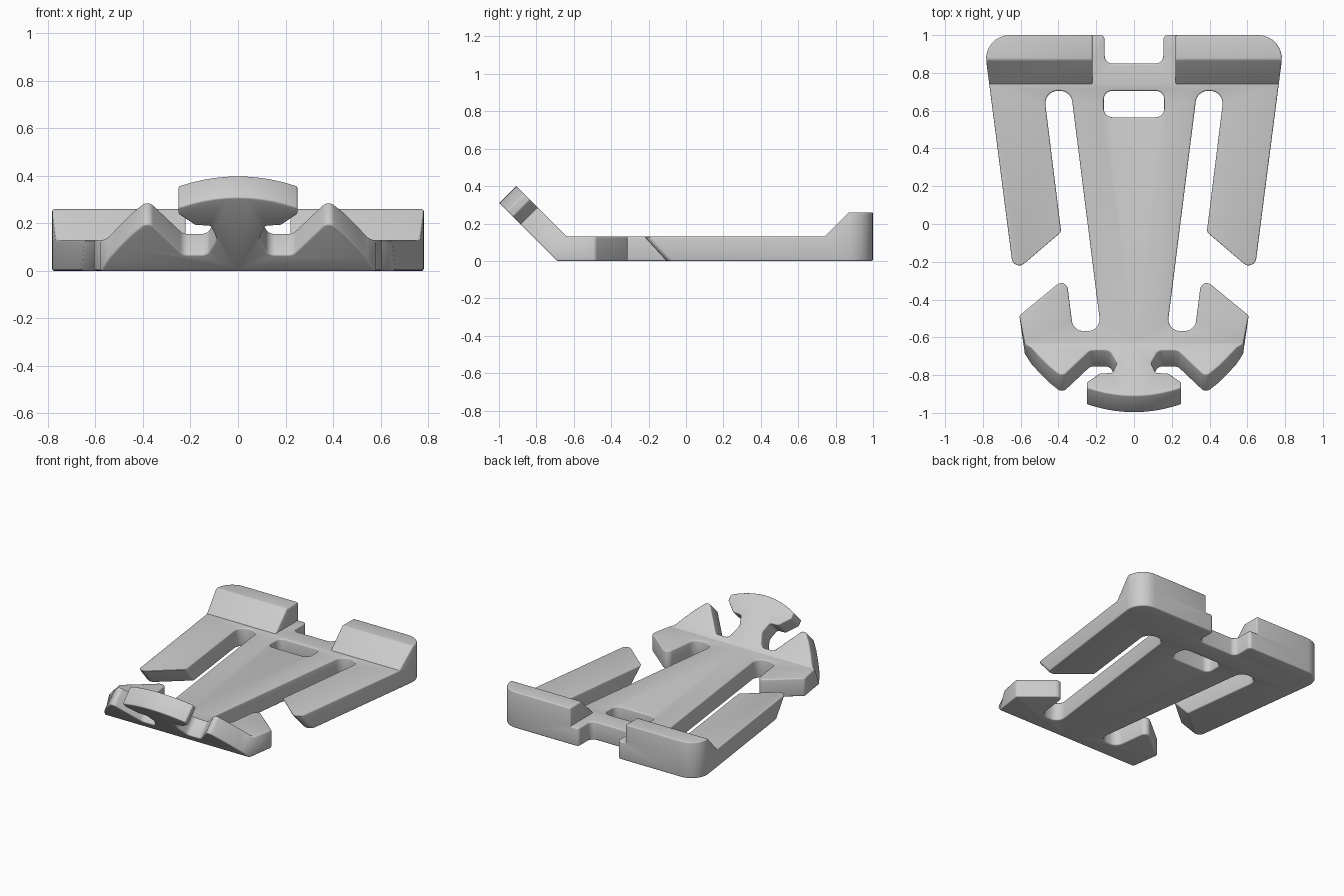
import bpy, bmesh, math
from mathutils import Vector

T = 0.13        # plate thickness
FOLD = -0.69    # fold line of the bent head
RAMP = 0.74     # start of the raised rear blocks

cube = bpy.data.objects.get("Cube")
if cube:
    bpy.data.objects.remove(cube, do_unlink=True)

mat = bpy.data.materials.new("light grey plastic")
mat.use_nodes = True
grey = (0.6, 0.6, 0.6, 1)
mat.diffuse_color = grey
mat.node_tree.nodes["Principled BSDF"].inputs["Base Color"].default_value = grey


def rounded(points, steps=8):
    """Round each corner (x, y, radius) of a closed outline."""
    out = []
    for i, (x, y, r) in enumerate(points):
        p = Vector((x, y))
        if r == 0:
            out.append(p)
            continue
        a = (Vector(points[i - 1][:2]) - p).normalized()
        b = (Vector(points[(i + 1) % len(points)][:2]) - p).normalized()
        half = a.angle(b) / 2
        centre = p + (a + b).normalized() * (r / math.sin(half))
        start = p + a * (r / math.tan(half)) - centre
        sweep = start.angle_signed(p + b * (r / math.tan(half)) - centre)
        for k in range(steps + 1):
            t = -sweep * k / steps
            out.append(centre + Vector((start.x * math.cos(t) - start.y * math.sin(t),
                                        start.x * math.sin(t) + start.y * math.cos(t))))
    return out


def head(x, d, r=0):
    """Outline point on the head, d measured from the fold."""
    return (x, FOLD - d, r)


# Half outline of the flat plate, from the rear notch round to the centre slot
outline = [
    (0, 0.85, 0), (0.155, 0.85, 0.04), (0.155, 1, 0.025),
    (0.8, 1, 0.125), (0.637, -0.262, 0.04), (0.385, -0.047, 0.02),
    (0.478, 0.705, 0.066), (0.334, 0.705, 0.066),
    (0.174, -0.567, 0.062), (0.322, -0.567, 0.062), (0.358, -0.28, 0.035),
    (0.607, -0.485, 0.02), head(0.578, 0),
    head(0.545, 0.075), head(0.5, 0.145), head(0.45, 0.215),
    head(0.38, 0.295, 0.03),
    head(0.23, 0.095, 0.04), head(0.13, 0.095, 0.04), head(0.09, 0.19, 0.04),
    head(0.115, 0.265, 0.02), head(0.18, 0.268, 0.03),
    head(0.25, 0.335, 0.015), head(0.25, 0.378, 0.012),
]
outline += [head(x, 0.438 - 0.96 * x * x) for x in (0.2, 0.15, 0.1, 0.05, 0)]
outline += [(0, 0.565, 0), (0.16, 0.565, 0.045), (0.16, 0.705, 0.045), (0, 0.705, 0)]

bm = bmesh.new()
base = bm.faces.new([bm.verts.new((p.x, p.y, 0)) for p in rounded(outline)])
top = bmesh.ops.extrude_face_region(bm, geom=[base])["geom"]
for v in top:
    if isinstance(v, bmesh.types.BMVert):
        v.co.z = T
bmesh.ops.delete(bm, geom=[f for f in bm.faces if all(abs(v.co.x) < 1e-5 for v in f.verts)],
                 context='FACES')


def cut(faces, co, no):
    geom = set(faces)
    for f in faces:
        geom.update(f.edges, f.verts)
    bmesh.ops.bisect_plane(bm, geom=list(geom), dist=1e-5, plane_co=co, plane_no=no)


for y in (FOLD, RAMP, RAMP + T):
    cut(bm.faces[:], (0, y, 0), (0, 1, 0))


def rear_top():
    return [f for f in bm.faces if all(v.co.z > T - 1e-4 and v.co.y > RAMP - 1e-4 for v in f.verts)]


# Raised rear block with a sloping front
cut(rear_top(), (0.22, 0, 0), (1, 0, 0))
block = [f for f in rear_top() if all(v.co.x > 0.2199 for v in f.verts)]
for v in bmesh.ops.extrude_face_region(bm, geom=block)["geom"]:
    if isinstance(v, bmesh.types.BMVert):
        v.co.z += max(0, min(T, v.co.y - RAMP))
bmesh.ops.remove_doubles(bm, verts=bm.verts[:], dist=1e-4)

for v in bm.verts:
    x, y, z = v.co
    # Undercut end of the arm
    if z < 0.01 and x > 0.37 and -0.28 < y < 0.03:
        v.co += Vector((0.015, 0.12, 0))
    # Head folded up, mitred at the fold
    elif abs(y - FOLD) < 1e-4:
        v.co.y = FOLD + z * math.tan(math.pi / 8)
    elif y < FOLD:
        c = math.sqrt(0.5)
        v.co.y = FOLD + (y - FOLD + z) * c
        v.co.z = (FOLD - y + z) * c
bmesh.ops.recalc_face_normals(bm, faces=bm.faces[:])

mesh = bpy.data.meshes.new("hook_plate")
bm.to_mesh(mesh)
bm.free()
mesh.materials.append(mat)
plate = bpy.data.objects.new("hook_plate", mesh)
bpy.context.collection.objects.link(plate)

# Mirror the half and soften its edges
mirror = plate.modifiers.new("Mirror", 'MIRROR')
mirror.use_clip = True
bevel = plate.modifiers.new("Bevel", 'BEVEL')
bevel.width = 0.014
bevel.segments = 3
bevel.limit_method = 'ANGLE'
bevel.angle_limit = math.radians(30)

bpy.ops.object.select_all(action='DESELECT')
plate.select_set(True)
bpy.context.view_layer.objects.active = plate
bpy.ops.object.convert(target='MESH')
bpy.ops.object.shade_smooth_by_angle(angle=math.radians(35))
